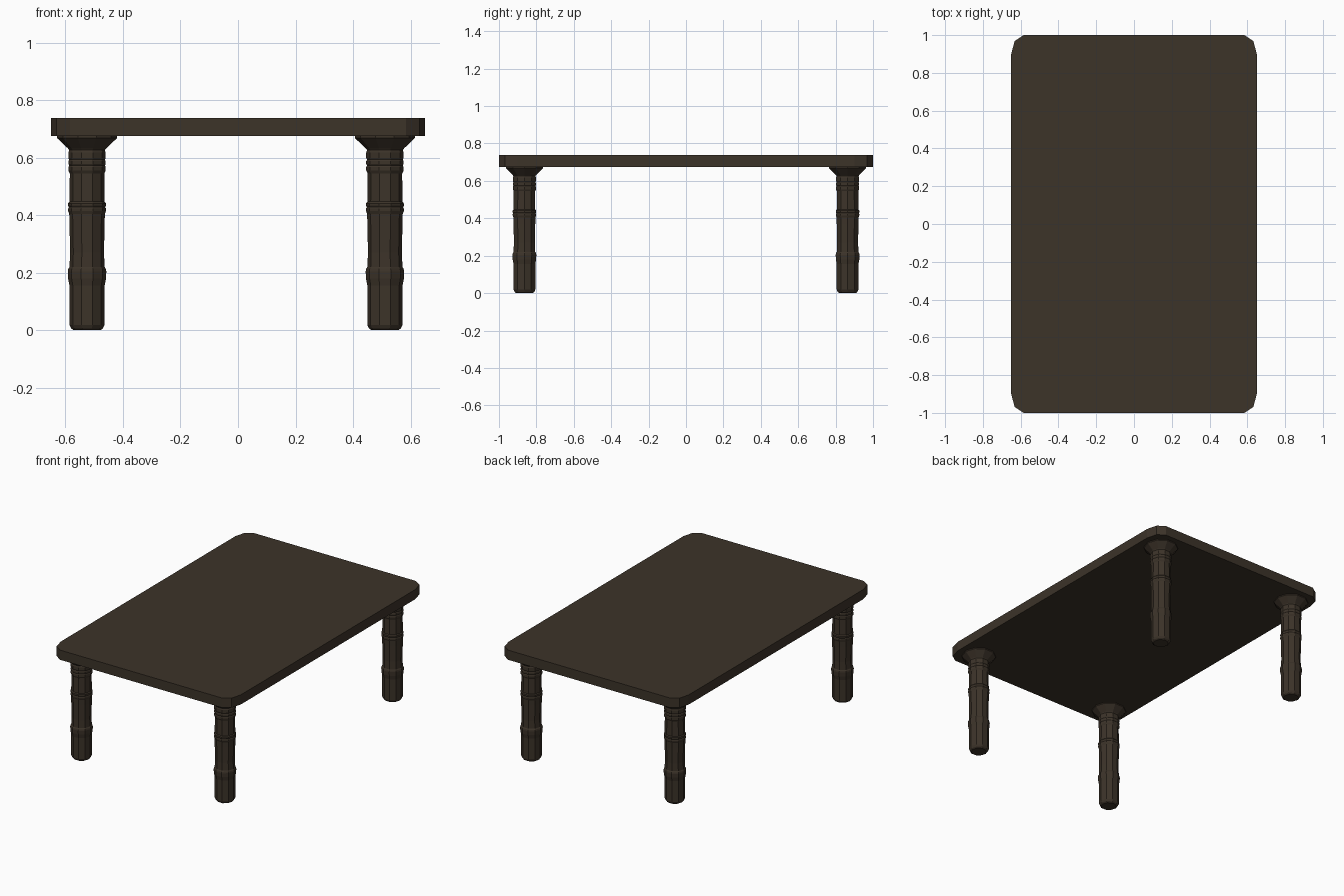
import bpy, bmesh, math

if "Cube" in bpy.data.objects:
    bpy.data.objects.remove(bpy.data.objects["Cube"])

wood = bpy.data.materials.new("dark_wood")
wood.diffuse_color = (0.045, 0.033, 0.022, 1)
wood.use_nodes = True
wood.node_tree.nodes["Principled BSDF"].inputs["Base Color"].default_value = wood.diffuse_color


def finish(bm, name, location=(0, 0, 0)):
    bmesh.ops.recalc_face_normals(bm, faces=bm.faces)
    mesh = bpy.data.meshes.new(name)
    bm.to_mesh(mesh)
    bm.free()
    mesh.materials.append(wood)
    obj = bpy.data.objects.new(name, mesh)
    obj.location = location
    bpy.context.collection.objects.link(obj)
    return obj


# Tabletop: slab with faceted corners
corner = [(0.65, 0.90), (0.632, 0.968), (0.585, 1.0)]
outline = (corner + [(-x, y) for x, y in reversed(corner)]
           + [(-x, -y) for x, y in corner]
           + [(x, -y) for x, y in reversed(corner)])
bm = bmesh.new()
base = bm.faces.new([bm.verts.new((x, y, 0.675)) for x, y in outline])
slab = bmesh.ops.extrude_face_region(bm, geom=[base], use_keep_orig=True)
top = [v for v in slab["geom"] if isinstance(v, bmesh.types.BMVert)]
bmesh.ops.translate(bm, verts=top, vec=(0, 0, 0.063))
finish(bm, "tabletop")

# Turned leg profile: radius, height
SIDES = 10
profile = [
    (0.046, 0.0), (0.055, 0.006), (0.061, 0.018), (0.061, 0.155),
    (0.066, 0.18), (0.067, 0.205), (0.065, 0.214), (0.061, 0.22),
    (0.059, 0.27), (0.061, 0.37), (0.062, 0.405),
    (0.066, 0.415), (0.066, 0.423), (0.063, 0.428), (0.066, 0.433),
    (0.066, 0.441), (0.061, 0.447), (0.060, 0.545),
    (0.065, 0.555), (0.065, 0.568), (0.062, 0.573), (0.065, 0.578),
    (0.065, 0.588), (0.062, 0.593), (0.065, 0.599), (0.065, 0.618),
    (0.062, 0.626), (0.066, 0.632), (0.104, 0.668), (0.104, 0.676),
]


def make_leg(name, x, y):
    bm = bmesh.new()
    rings = []
    for r, z in profile:
        rings.append([bm.verts.new((r * math.cos(2 * math.pi * i / SIDES),
                                    r * math.sin(2 * math.pi * i / SIDES), z))
                      for i in range(SIDES)])
    for low, high in zip(rings, rings[1:]):
        for i in range(SIDES):
            j = (i + 1) % SIDES
            bm.faces.new((low[i], low[j], high[j], high[i]))
    bm.faces.new(rings[0])
    bm.faces.new(rings[-1])
    finish(bm, name, (x, y, 0))


# Four legs near the corners
for side, x in (("left", -0.525), ("right", 0.511)):
    for end, y in (("front", -0.864), ("back", 0.864)):
        make_leg(f"{end}_{side}_leg", x, y)
